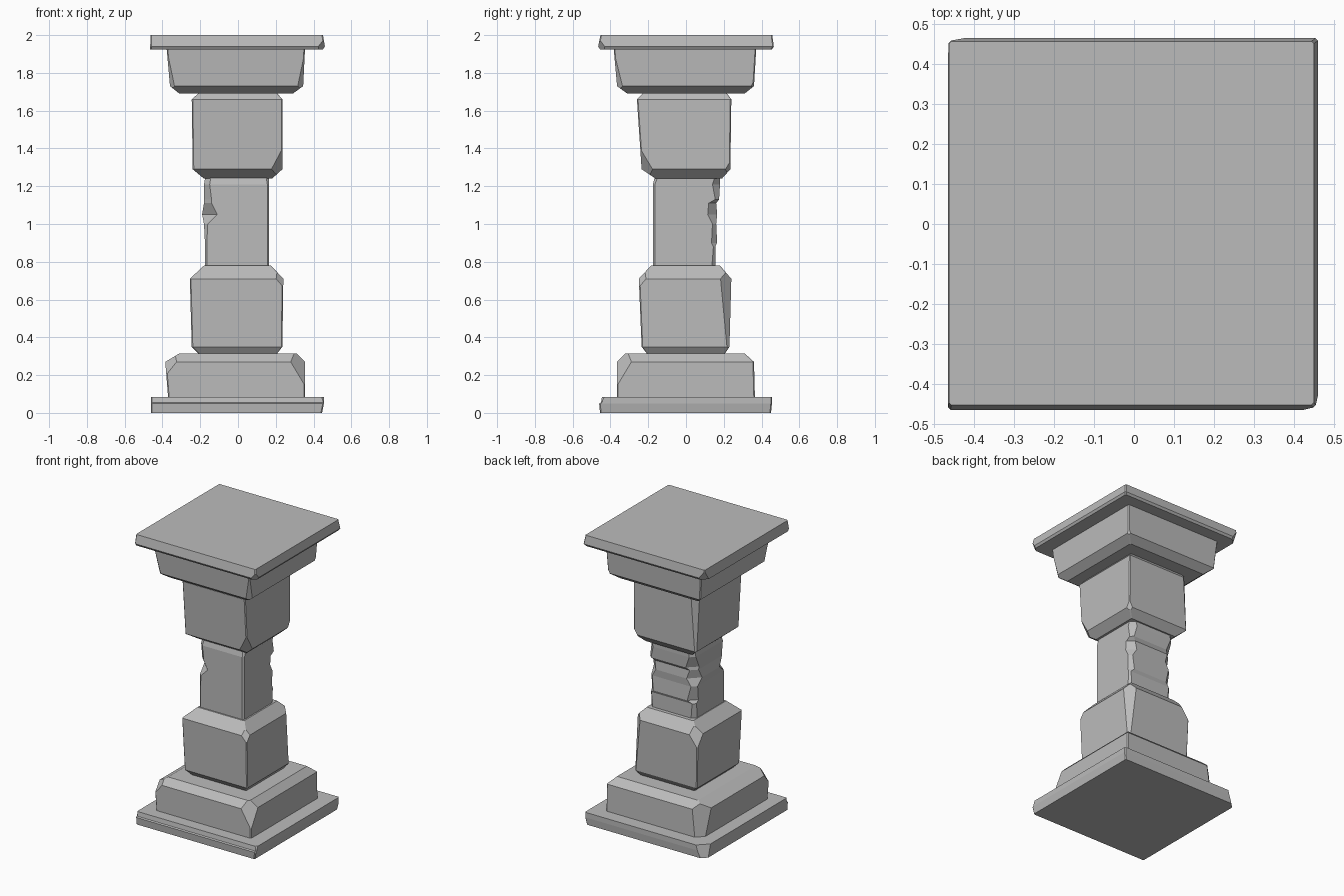
import bpy
import bmesh
from mathutils import Vector

# Remove the default cube only
default_cube = bpy.data.objects.get("Cube")
if default_cube:
    bpy.data.objects.remove(default_cube, do_unlink=True)

# Single stone colour
stone = bpy.data.materials.new("grey_stone")
stone.use_nodes = True
stone_colour = (0.5, 0.5, 0.5, 1)
stone.diffuse_color = stone_colour
shader = next(n for n in stone.node_tree.nodes if n.type == "BSDF_PRINCIPLED")
shader.inputs["Base Color"].default_value = stone_colour
shader.inputs["Roughness"].default_value = 0.9

# Corner directions in the order they run around a block
FRONT_LEFT, FRONT_RIGHT, BACK_RIGHT, BACK_LEFT = (-1, -1), (1, -1), (1, 1), (-1, 1)


def ring_points(z, x_min, x_max, y_min, y_max, bevels):
    """Rectangle with a separately worn bevel on each of its four corners."""
    a, b, c, d = bevels
    outline = [
        (x_min, y_min + a), (x_min + a, y_min),
        (x_max - b, y_min), (x_max, y_min + b),
        (x_max, y_max - c), (x_max - c, y_max),
        (x_min + d, y_max), (x_min, y_max - d),
    ]
    return [(x, y, z) for x, y in outline]


def break_off(bm, point, normal):
    """Slice away everything beyond a plane and close the broken face."""
    geometry = bm.verts[:] + bm.edges[:] + bm.faces[:]
    result = bmesh.ops.bisect_plane(
        bm, geom=geometry, plane_co=point,
        plane_no=Vector(normal).normalized(), clear_outer=True)
    rim = [e for e in result["geom_cut"] if isinstance(e, bmesh.types.BMEdge)]
    if rim:
        bmesh.ops.holes_fill(bm, edges=rim, sides=0)


def stone_block(name, rings, wear=0.006, chips=()):
    """Loft worn rectangles upward; each chip is (corner, distance, z, tilt)."""
    bm = bmesh.new()
    loops = []
    for z, x_min, x_max, y_min, y_max, *bevels in rings:
        bevels = bevels or [wear] * 4
        points = ring_points(z, x_min, x_max, y_min, y_max, bevels)
        loops.append([bm.verts.new(p) for p in points])
    for lower, upper in zip(loops, loops[1:]):
        for i in range(len(lower)):
            j = (i + 1) % len(lower)
            bm.faces.new((lower[i], lower[j], upper[j], upper[i]))
    bm.faces.new(reversed(loops[0]))
    bm.faces.new(loops[-1])
    for (sx, sy), distance, z, tilt in chips:
        break_off(bm, (sx * distance, sy * distance, z), (sx, sy, tilt))
    bmesh.ops.recalc_face_normals(bm, faces=bm.faces[:])
    mesh = bpy.data.meshes.new(name)
    bm.to_mesh(mesh)
    bm.free()
    mesh.materials.append(stone)
    block = bpy.data.objects.new(name, mesh)
    bpy.context.collection.objects.link(block)
    return block


# Base slab with a thin worn upper lip
stone_block("base_slab", [
    (0, -.46, .445, -.455, .45),
    (.05, -.46, .455, -.46, .455),
    (.055, -.46, .455, -.45, .455),
    (.085, -.46, .455, -.445, .455),
], chips=[(BACK_LEFT, .43, .05, .3), (FRONT_RIGHT, .45, .06, .5)])

# Plinth with a sloping upper edge
stone_block("plinth", [
    (.08, -.37, .355, -.365, .365),
    (.27, -.385, .355, -.365, .36),
    (.315, -.31, .31, -.32, .31),
], chips=[(BACK_LEFT, .335, .2, .15), (FRONT_RIGHT, .325, .26, .6),
          (FRONT_LEFT, .345, .27, .8)])

# Lower column block
stone_block("lower_block", [
    (.305, -.2, .2, -.2, .2),
    (.35, -.245, .235, -.235, .23),
    (.71, -.255, .24, -.25, .24),
    (.78, -.18, .175, -.185, .18),
], chips=[(BACK_RIGHT, .215, .62, .08), (BACK_LEFT, .22, .7, .7),
          (FRONT_RIGHT, .23, .7, .8)])

# Weathered shaft: bevels run front left, front right, back right, back left
stone_block("shaft", [
    (.75, -.175, .165, -.175, .155, .01, .01, .02, .03),
    (.88, -.175, .165, -.175, .155, .01, .01, .01, .02),
    (.9, -.175, .165, -.175, .165, .01, .01, .03, .05),
    (1, -.18, .165, -.175, .16, .02, .01, .02, .03),
    (1.05, -.19, .165, -.175, .165, .08, .01, .05, .07),
    (1.11, -.18, .165, -.175, .16, .04, .01, .04, .04),
    (1.13, -.18, .165, -.175, .175, .04, .01, .02, .06),
    (1.21, -.18, .165, -.175, .18, .03, .01, .04, .03),
    (1.27, -.17, .165, -.16, .18, .03, .02, .02, .03),
])

# Upper column block, broken at its lower corners
stone_block("upper_block", [
    (1.24, -.18, .18, -.16, .19),
    (1.29, -.24, .235, -.235, .235),
    (1.66, -.245, .235, -.26, .24),
    (1.7, -.2, .2, -.22, .21),
], chips=[(FRONT_RIGHT, .215, 1.32, -.6), (BACK_LEFT, .225, 1.6, .05),
          (BACK_RIGHT, .225, 1.3, -.6)])

# Capital block with a tapered underside
stone_block("capital", [
    (1.69, -.31, .29, -.31, .31),
    (1.73, -.36, .345, -.365, .36),
    (1.93, -.378, .355, -.383, .372),
], chips=[(FRONT_RIGHT, .345, 1.76, -.3), (FRONT_LEFT, .355, 1.76, -.3),
          (BACK_RIGHT, .345, 1.73, -.6)])

# Top slab flaring slightly towards its lower edge
stone_block("top_slab", [
    (1.925, -.465, .45, -.455, .455),
    (1.94, -.465, .46, -.465, .465),
    (2, -.463, .45, -.453, .457),
], chips=[(BACK_LEFT, .445, 1.94, -.6), (FRONT_RIGHT, .445, 1.94, -.6)])
